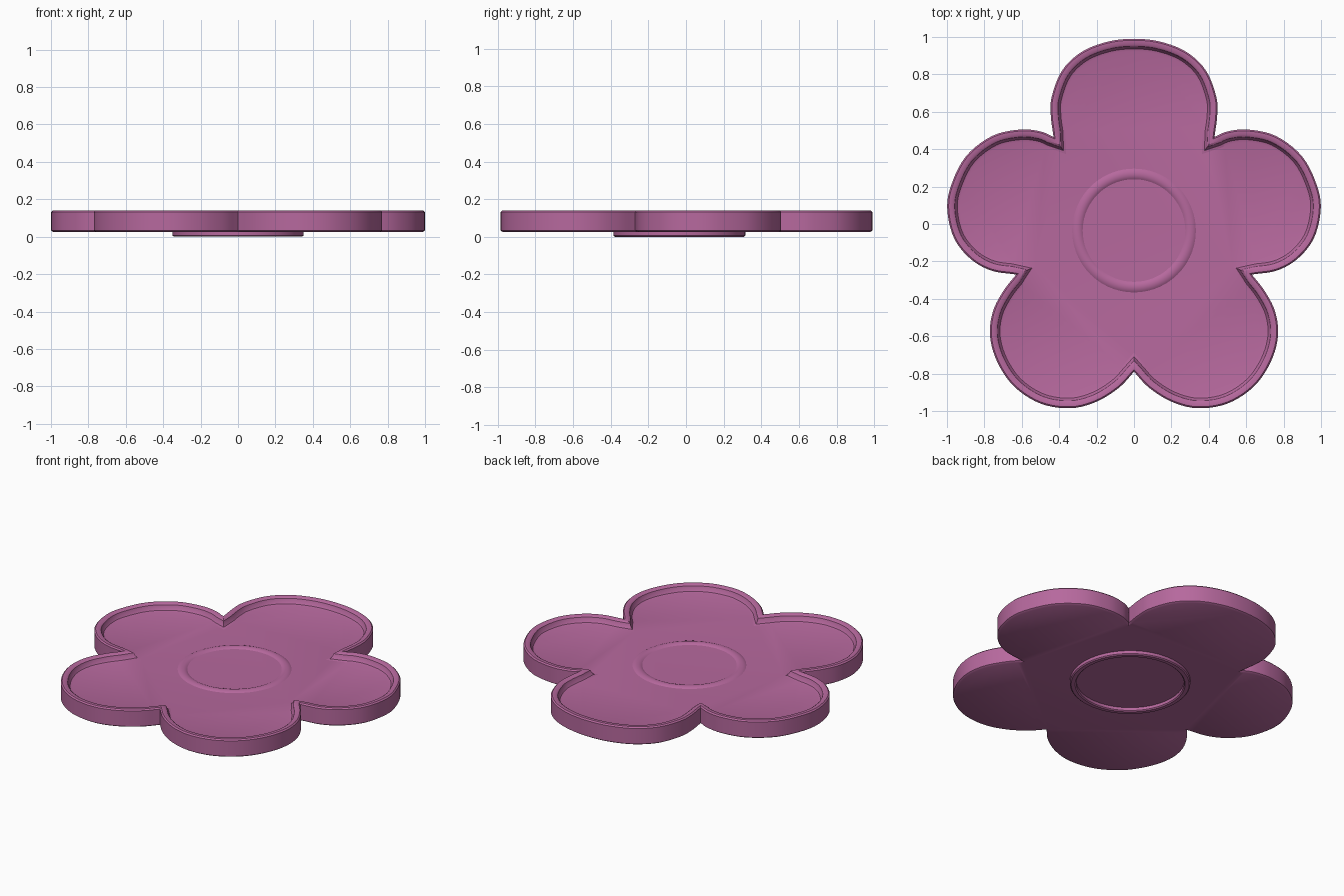
import bpy, bmesh, math
from mathutils import Vector

if "Cube" in bpy.data.objects:
    bpy.data.objects.remove(bpy.data.objects["Cube"])

mat = bpy.data.materials.new("dusky orchid pink")
mat.diffuse_color = (0.47, 0.14, 0.34, 1)
mat.use_nodes = True
mat.node_tree.nodes["Principled BSDF"].inputs["Base Color"].default_value = mat.diffuse_color

# right half of the flower outline, one list per petal arc between notches
ARCS = [
    [(0, .99), (.14, .975), (.28, .92), (.385, .82), (.44, .68), (.445, .58), (.43, .465)],
    [(.43, .465), (.5, .495), (.61, .505), (.76, .47), (.90, .36), (.98, .2), (.998, .07),
     (.96, -.08), (.87, -.19), (.76, -.25), (.63, -.27)],
    [(.63, -.27), (.70, -.36), (.755, -.47), (.77, -.6), (.73, -.74), (.64, -.87),
     (.5, -.96), (.34, -.985), (.2, -.95), (.08, -.875), (0, -.79)],
]


def smooth_arc(pts, mirror_start):
    p = [Vector(q) for q in pts]
    first = Vector((-p[1].x, p[1].y)) if mirror_start else 2 * p[0] - p[1]
    p = [first] + p + [2 * p[-1] - p[-2]]
    out = []
    for i in range(1, len(p) - 2):
        a, b, c, d = p[i - 1:i + 3]
        for k in range(5):
            t = k / 5
            out.append(0.5 * (2 * b + (c - a) * t + (2 * a - 5 * b + 4 * c - d) * t * t
                              + (3 * b - a - 3 * c + d) * t ** 3))
    return out


half = []
for i, arc in enumerate(ARCS):
    half += smooth_arc(arc, i == 0)
half.append(Vector((0, -.79)))
outline = half + [Vector((-q.x, q.y)) for q in reversed(half[1:-1])]
outline.reverse()  # counter-clockwise


def inset(pts, dist):
    res, n = [], len(pts)
    for i in range(n):
        e1 = (pts[i] - pts[i - 1]).normalized()
        e2 = (pts[(i + 1) % n] - pts[i]).normalized()
        n1, n2 = Vector((-e1.y, e1.x)), Vector((-e2.y, e2.x))
        m = (n1 + n2).normalized()
        res.append(pts[i] + m * dist / max(m.dot(n1), 0.6))
    return res


def finish(bm, name, angle):
    bmesh.ops.recalc_face_normals(bm, faces=bm.faces[:])
    me = bpy.data.meshes.new(name)
    bm.to_mesh(me)
    bm.free()
    ob = bpy.data.objects.new(name, me)
    bpy.context.collection.objects.link(ob)
    me.materials.append(mat)
    bpy.ops.object.select_all(action='DESELECT')
    ob.select_set(True)
    bpy.context.view_layer.objects.active = ob
    bpy.ops.object.shade_smooth_by_angle(angle=math.radians(angle))
    return ob


# flower tray: base, outer wall, rounded rim, inner fillet, floor
bm = bmesh.new()
loops = []
for d, z in [(.012, .025), (0, .033), (0, .132), (.008, .14), (.03, .14),
             (.04, .133), (.046, .115), (.054, .104), (.068, .10)]:
    loops.append([bm.verts.new((q.x, q.y, z)) for q in inset(outline, d)])
for a, b in zip(loops, loops[1:]):
    for i in range(len(a)):
        j = (i + 1) % len(a)
        bm.faces.new((a[i], a[j], b[j], b[i]))
caps = [bm.faces.new(loops[0][::-1]), bm.faces.new(loops[-1])]
bmesh.ops.triangulate(bm, faces=caps)
finish(bm, "flower_tray", 35)


# round rings turned about the tray centre
def ring(name, profile, seg=72):
    bm = bmesh.new()
    rows = []
    for k in range(seg):
        a = 2 * math.pi * k / seg
        rows.append([bm.verts.new((r * math.cos(a), -.035 + r * math.sin(a), z)) for r, z in profile])
    m = len(profile)
    for k in range(seg):
        p, q = rows[k], rows[(k + 1) % seg]
        for i in range(m):
            j = (i + 1) % m
            bm.faces.new((p[i], q[i], q[j], p[j]))
    finish(bm, name, 35)


ring("centre_ridge", [(.335, .097), (.325, .104), (.31, .109), (.293, .109), (.28, .104), (.27, .097)])
ring("foot_ring", [(.35, .03), (.35, .006), (.343, 0), (.32, 0), (.313, .006), (.313, .03)])
